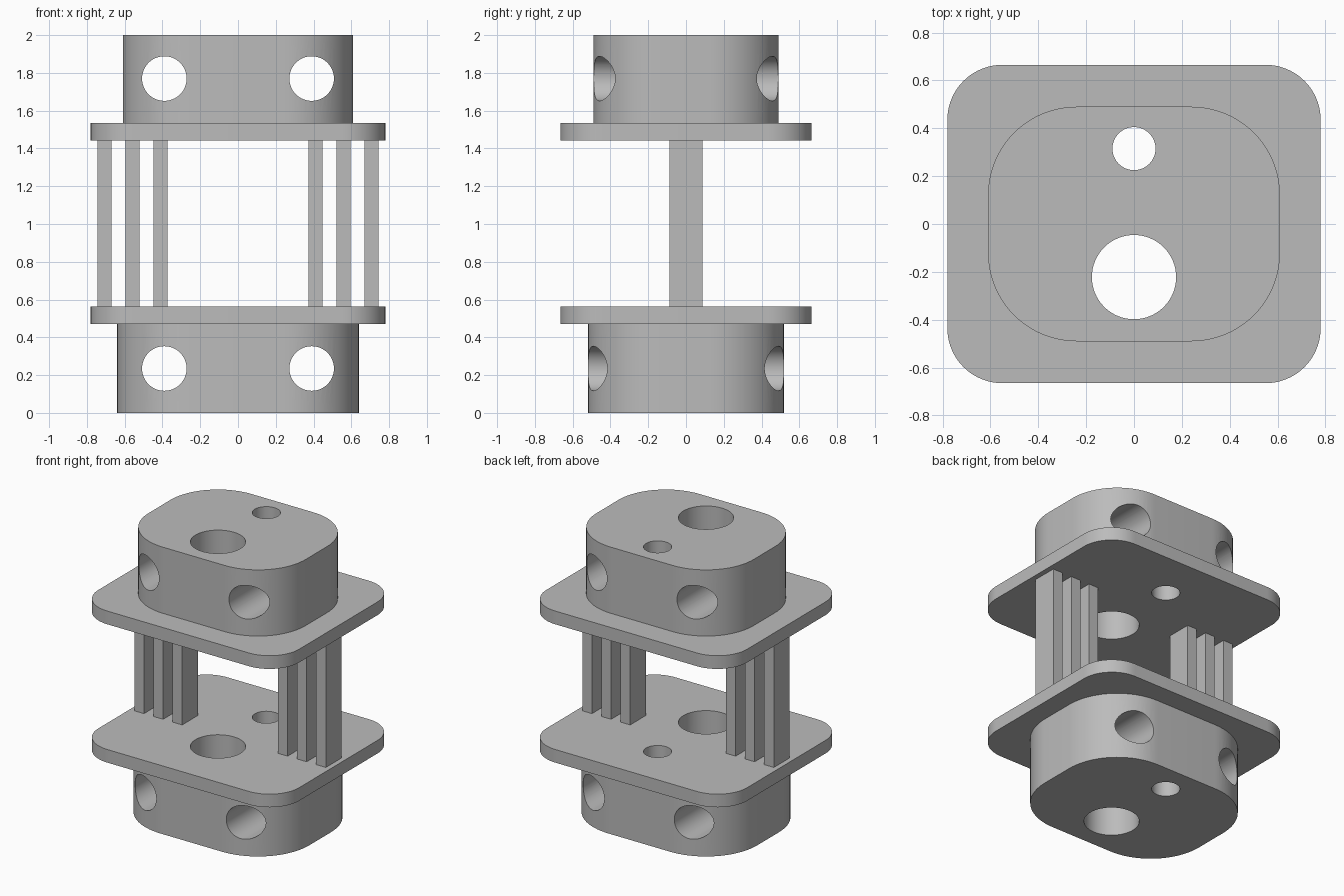
import bpy
import bmesh
from math import cos, sin, pi, radians
from mathutils import Matrix, Vector

if "Cube" in bpy.data.objects:
    bpy.data.objects.remove(bpy.data.objects["Cube"], do_unlink=True)

grey = bpy.data.materials.new("plain grey")
grey.use_nodes = True
COLOUR = (0.5, 0.5, 0.5, 1)
grey.diffuse_color = COLOUR
grey.node_tree.nodes["Principled BSDF"].inputs["Base Color"].default_value = COLOUR

CORNER_STEPS = 20
# Vertical bores: (y, radius)
BORES = [(-0.222, 0.176), (0.315, 0.09)]


def add_object(name, bm):
    mesh = bpy.data.meshes.new(name)
    bm.to_mesh(mesh)
    bm.free()
    mesh.materials.append(grey)
    obj = bpy.data.objects.new(name, mesh)
    bpy.context.collection.objects.link(obj)
    return obj


def rounded_slab(name, half_x, half_y, radius, bottom, top):
    """Upright prism with a rounded rectangle outline."""
    bm = bmesh.new()
    outline = []
    for quarter, (sx, sy) in enumerate([(1, 1), (-1, 1), (-1, -1), (1, -1)]):
        for i in range(CORNER_STEPS + 1):
            a = (quarter + i / CORNER_STEPS) * pi / 2
            outline.append(bm.verts.new((sx * (half_x - radius) + radius * cos(a),
                                         sy * (half_y - radius) + radius * sin(a), bottom)))
    base = bm.faces.new(outline)
    cap = bmesh.ops.extrude_face_region(bm, geom=[base])["geom"]
    bmesh.ops.translate(bm, vec=(0, 0, top - bottom),
                        verts=[g for g in cap if isinstance(g, bmesh.types.BMVert)])
    bmesh.ops.recalc_face_normals(bm, faces=bm.faces)
    return add_object(name, bm)


def drill(obj, centre, radius, axis):
    """Cut a round through hole along the given axis."""
    bm = bmesh.new()
    turn = Vector((0, 0, 1)).rotation_difference(Vector(axis)).to_matrix().to_4x4()
    bmesh.ops.create_cone(bm, cap_ends=True, segments=64, radius1=radius, radius2=radius,
                          depth=3, matrix=Matrix.Translation(centre) @ turn)
    cutter = add_object("hole_cutter", bm)
    cutter.hide_render = True
    mod = obj.modifiers.new("hole", "BOOLEAN")
    mod.operation = "DIFFERENCE"
    mod.solver = "EXACT"
    mod.object = cutter
    select(obj)
    bpy.ops.object.modifier_apply(modifier=mod.name)
    bpy.data.objects.remove(cutter, do_unlink=True)


def select(obj):
    bpy.ops.object.select_all(action="DESELECT")
    obj.select_set(True)
    bpy.context.view_layer.objects.active = obj


# End blocks and flange plates
lower_block = rounded_slab("lower_block", 0.64, 0.52, 0.40, 0, 0.47)
lower_plate = rounded_slab("lower_plate", 0.78, 0.665, 0.23, 0.47, 0.562)
upper_plate = rounded_slab("upper_plate", 0.78, 0.665, 0.23, 1.442, 1.535)
upper_block = rounded_slab("upper_block", 0.61, 0.49, 0.37, 1.535, 2)

# Vertical bores through everything, cross holes through the blocks
for part in (lower_block, lower_plate, upper_plate, upper_block):
    for y, radius in BORES:
        drill(part, (0, y, 1), radius, (0, 0, 1))
for block, z in ((lower_block, 0.235), (upper_block, 1.77)):
    for x in (-0.39, 0.39):
        drill(block, (x, 0, z), 0.118, (0, 1, 0))
for part in (lower_block, lower_plate, upper_plate, upper_block):
    select(part)
    bpy.ops.object.shade_smooth_by_angle(angle=radians(30))

# Three flat posts on each side
for side, sign in (("left", 1), ("right", -1)):
    for label, x in (("inner", 0.41), ("middle", 0.558), ("outer", 0.707)):
        bm = bmesh.new()
        bmesh.ops.create_cube(bm, size=1, matrix=Matrix.Translation((sign * x, 0, 1.002))
                              @ Matrix.Diagonal((0.075, 0.176, 0.88, 1)))
        add_object(f"{side}_{label}_post", bm)
